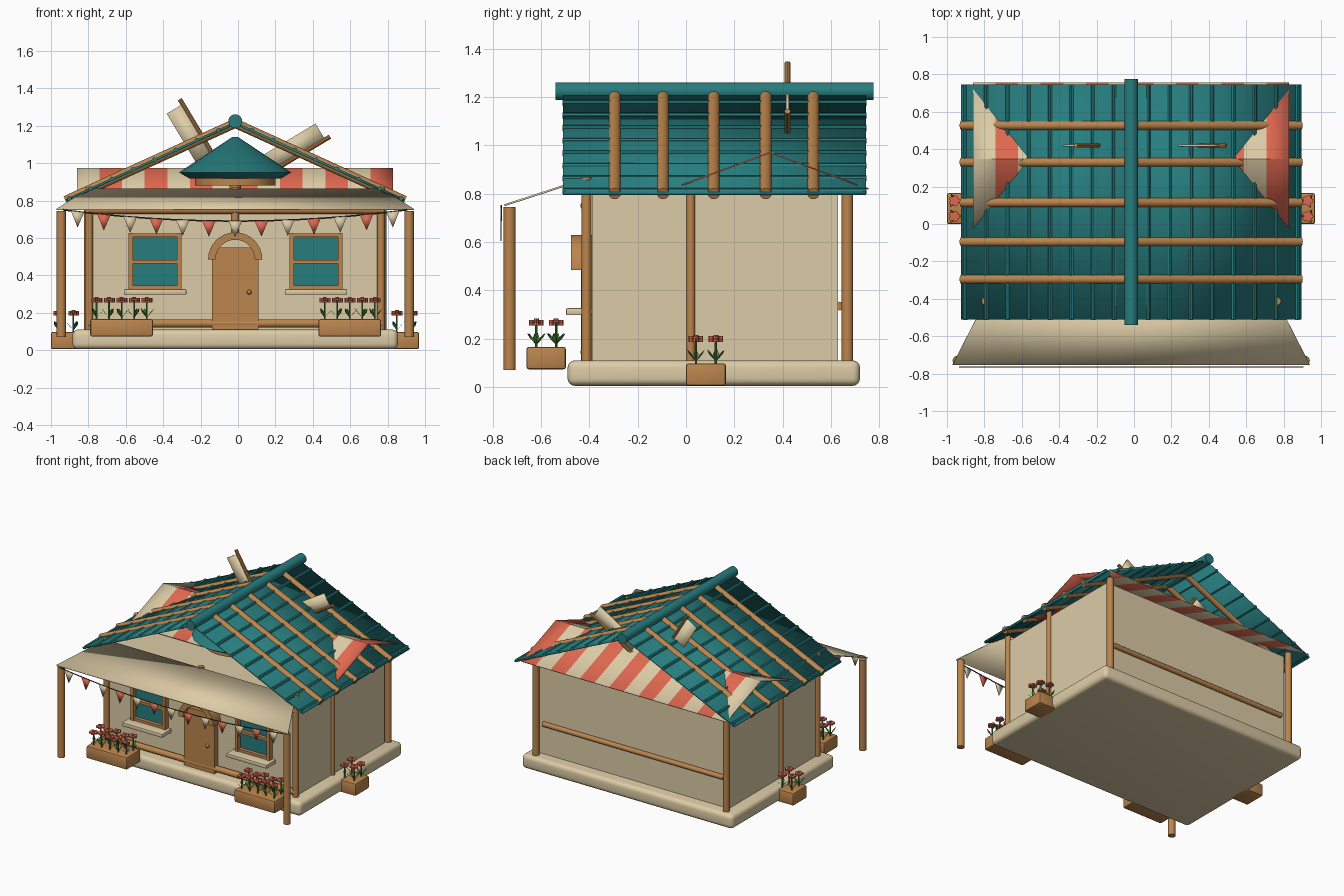
import bpy, bmesh, math
from mathutils import Matrix, Vector

if "Cube" in bpy.data.objects:
    bpy.data.objects.remove(bpy.data.objects["Cube"])

CX = -0.015  # house centre line

def material(name, rgb):
    m = bpy.data.materials.new(name)
    m.diffuse_color = (*rgb, 1)
    m.use_nodes = True
    m.node_tree.nodes["Principled BSDF"].inputs["Base Color"].default_value = m.diffuse_color
    return m

CREAM = material("cream", (0.72, 0.60, 0.38))
WOOD = material("wood", (0.50, 0.235, 0.075))
TEAL = material("teal", (0.02, 0.205, 0.21))
RED = material("coral_red", (0.74, 0.14, 0.08))
GREEN = material("leaf_green", (0.07, 0.24, 0.045))
DARK = material("dark_cord", (0.06, 0.04, 0.025))

def finish(name, bm, *mats, fix=True):
    if fix:
        bmesh.ops.recalc_face_normals(bm, faces=bm.faces[:])
    me = bpy.data.meshes.new(name)
    bm.to_mesh(me)
    bm.free()
    for m in mats:
        me.materials.append(m)
    ob = bpy.data.objects.new(name, me)
    bpy.context.collection.objects.link(ob)
    return ob

def add_box(bm, x0, x1, y0, y1, z0, z1, bevel=0.0, seg=2):
    t = Matrix.Translation(((x0+x1)/2, (y0+y1)/2, (z0+z1)/2)) @ Matrix.Diagonal((x1-x0, y1-y0, z1-z0, 1))
    vs = bmesh.ops.create_cube(bm, size=1, matrix=t)["verts"]
    if bevel:
        es = list({e for v in vs for e in v.link_edges})
        bmesh.ops.bevel(bm, geom=es, offset=bevel, segments=seg, profile=0.5, affect='EDGES')

def add_rod(bm, a, b, r, n=16, r2=None):
    a, b = Vector(a), Vector(b)
    d = b - a
    t = Matrix.Translation((a+b)/2) @ d.to_track_quat('Z', 'Y').to_matrix().to_4x4()
    bmesh.ops.create_cone(bm, cap_ends=True, segments=n, radius1=r, radius2=r if r2 is None else r2,
                          depth=d.length, matrix=t)

def add_poly(bm, pts, mat=0):
    f = bm.faces.new([bm.verts.new(p) for p in pts])
    f.material_index = mat
    return f

def sheet(name, bm, mats, t):
    ob = finish(name, bm, *mats)
    mod = ob.modifiers.new("thickness", 'SOLIDIFY')
    mod.thickness, mod.offset = t, 0
    return ob

def boxes(name, mat, items, bevel=0.0, seg=2):
    bm = bmesh.new()
    for i in items:
        add_box(bm, *i, bevel=bevel, seg=seg)
    return finish(name, bm, mat)

def rods(name, mat, items):
    bm = bmesh.new()
    for i in items:
        add_rod(bm, *i)
    return finish(name, bm, mat)

# Foundation and wall block
boxes("foundation", CREAM, [(-0.885, 0.855, -0.49, 0.72, 0.005, 0.11)], 0.03, 4)
boxes("walls", CREAM, [(-0.795, 0.765, -0.39, 0.63, 0.10, 0.81)])

# House posts, rails and porch posts
S = (-1, 1)
rods("house_posts", WOOD,
     [((CX+s*0.78, -0.412, 0.11), (CX+s*0.78, -0.412, 0.87), 0.021) for s in S] +
     [((CX+s*0.785, 0.668, 0.10), (CX+s*0.785, 0.668, 0.82), 0.024) for s in S] +
     [((CX+s*0.78, 0.02, 0.10), (CX+s*0.78, 0.02, 0.85), 0.018) for s in S] +
     [((CX, -0.412, 0.62), (CX, -0.412, 0.87), 0.021)])
rods("wall_rails", WOOD, [((-0.80, -0.415, z), (0.77, -0.415, z), 0.022) for z in (0.143, 0.75)] +
     [((-0.76, 0.637, 0.335), (0.73, 0.637, 0.335), 0.018)])
rods("porch_posts", WOOD, [((CX+s*0.93, -0.73, 0.07), (CX+s*0.93, -0.73, 0.745), 0.025) for s in S])

# Main roof: two thin slopes, ribs along the ridge, log rafters, ridge pole
EAVE, TOP, HALF = 0.80, 1.213, 0.907
def roof(s, d):
    return CX + s*d, TOP - (TOP-EAVE)*d/HALF
bm = bmesh.new()
for s in S:
    (x0, z0), (x1, z1) = roof(s, 0), roof(s, HALF)
    add_poly(bm, [(x0, -0.51, z0), (x1, -0.51, z1), (x1, 0.745, z1), (x0, 0.745, z0)])
sheet("roof_slopes", bm, [TEAL], 0.014)
ribs, logs = [], []
for s in S:
    for i in range(8):
        x, z = roof(s, 0.09 + 0.114*i)
        ribs.append(((x, -0.512, z+0.003), (x, 0.747, z+0.003), 0.012, 8))
    for y in (-0.295, -0.095, 0.115, 0.33, 0.527):
        (x0, z0), (x1, z1) = roof(s, 0.0), roof(s, HALF)
        logs.append(((x0, y, z0), (x1, y, z1), 0.025))
rods("roof_ribs", TEAL, ribs)
rods("roof_logs", WOOD, logs)
rods("ridge_pole", TEAL, [((CX, -0.54, 1.224), (CX, 0.775, 1.224), 0.037, 20)])

# Front cream awning
bm = bmesh.new()
add_poly(bm, [(CX-0.955, -0.752, 0.752), (CX+0.955, -0.752, 0.752), (CX+0.785, -0.42, 0.86), (CX-0.785, -0.42, 0.86)])
sheet("front_awning", bm, [CREAM], 0.008)

# Striped tent canopy at the back
bm = bmesh.new()
w = 1.69/14
for i in range(14):
    a = -0.861 + w*i
    for y in (-0.06, 0.755):
        add_poly(bm, [(a, y, 0.82), (a+w, y, 0.82), (a+w, 0.348, 0.97), (a, 0.348, 0.97)], i % 2)
bmesh.ops.remove_doubles(bm, verts=bm.verts[:], dist=0.0005)
sheet("striped_canopy", bm, [CREAM, RED], 0.006)

# Conical cap with wooden drum inside the open attic
bm = bmesh.new()
add_rod(bm, (CX, 0, 0.95), (CX, 0, 1.14), 0.30, 20, 0.015)
add_rod(bm, (CX, 0, 0.918), (CX, 0, 0.95), 0.245, 20, 0.30)
finish("cone_cap", bm, TEAL)
rods("cone_drum", WOOD, [((CX, 0, 0.88), (CX, 0, 0.918), 0.215, 20), ((CX, 0, 0.80), (CX, 0, 0.9), 0.03)])

# Four windmill sails, two of them rising through the roof
poles, bm = [], bmesh.new()
hub = Vector((CX+0.005, 0.42, 0.84))
for k in range(4):
    a = math.radians(31 + 90*k)
    d, n = Vector((math.cos(a), 0, math.sin(a))), Vector((-math.sin(a), 0, math.cos(a)))
    poles.append((hub, hub + d*0.585, 0.012, 10))
    add_poly(bm, [hub+d*0.2, hub+d*0.555, hub+d*0.555+n*0.1, hub+d*0.2+n*0.1])
sheet("sail_panels", bm, [CREAM], 0.012)
rods("sail_poles", WOOD, poles + [(hub-Vector((0, 0.03, 0)), hub+Vector((0, 0.03, 0)), 0.04)])

# Door with rounded top corners, knob and arched hood
bm = bmesh.new()
pts = [(-0.125, 0.11), (0.125, 0.11)]
for s, a0 in ((1, 0), (-1, 90)):
    for i in range(6):
        a = math.radians(a0 + 18*i)
        pts.append((s*0.065 + 0.06*math.cos(a), 0.49 + 0.06*math.sin(a)))
f = add_poly(bm, [(CX+x, -0.385, z) for x, z in pts])
ext = bmesh.ops.extrude_face_region(bm, geom=[f])["geom"]
bmesh.ops.translate(bm, verts=[v for v in ext if isinstance(v, bmesh.types.BMVert)], vec=(0, -0.05, 0))
finish("door", bm, WOOD)
bm = bmesh.new()
bmesh.ops.create_uvsphere(bm, u_segments=10, v_segments=8, radius=0.013, matrix=Matrix.Translation((0.06, -0.445, 0.31)))
finish("door_knob", bm, WOOD)
bm = bmesh.new()
rings = []
for i in range(17):
    a = math.pi*i/16
    rings.append([bm.verts.new((CX+r*math.cos(a), y, 0.485+r*math.sin(a)))
                  for r, y in ((0.105, -0.39), (0.145, -0.39), (0.145, -0.475), (0.105, -0.475))])
for p, q in zip(rings, rings[1:]):
    for j in range(4):
        bm.faces.new([p[j], p[(j+1) % 4], q[(j+1) % 4], q[j]])
bm.faces.new(rings[0])
bm.faces.new(rings[-1])
finish("door_arch", bm, WOOD)

# Windows: pane, frame bars, sill
for side, c in (("left", CX-0.428), ("right", CX+0.432)):
    boxes(side+"_window_pane", TEAL, [(c-0.13, c+0.13, -0.398, -0.388, 0.33, 0.62)])
    boxes(side+"_window_frame", WOOD,
          [(c+s*0.13-0.012, c+s*0.13+0.012, -0.43, -0.385, 0.325, 0.627) for s in S] +
          [(c-0.14, c+0.14, -0.425, -0.385, z-0.01, z+0.01) for z in (0.335, 0.473, 0.615)])
    boxes(side+"_window_sill", CREAM, [(c-0.167, c+0.167, -0.497, -0.385, 0.297, 0.326)], 0.006)

# Planters and their flowers
def planter(name, x0, x1, y0, y1, z, nx, ny):
    boxes(name+"_planter", WOOD, [(x0, x1, y0, y1, z, z+0.093)], 0.01)
    stems, heads = bmesh.new(), bmesh.new()
    for i in range(nx):
        for j in range(ny):
            x = x0 + (x1-x0)*(i+0.5)/nx
            y = y0 + (y1-y0)*(j+0.5)/ny
            h = z + 0.185 + 0.012*((i+j) % 2)
            add_rod(stems, (x, y, z+0.08), (x, y, h), 0.005, 6)
            for k in range(3):
                a = 2.1*k + i + 2*j
                d, n = Vector((math.cos(a), math.sin(a), 0)), Vector((-math.sin(a), math.cos(a), 0))
                b = Vector((x, y, z+0.10))
                add_poly(stems, [b, b+d*0.025+n*0.01+Vector((0, 0, 0.03)), b+d*0.042+Vector((0, 0, 0.05)),
                                 b+d*0.025-n*0.01+Vector((0, 0, 0.03))])
            for k in range(5):
                a = 2*math.pi*k/5
                px, py = x+0.018*math.cos(a), y+0.018*math.sin(a)
                add_rod(heads, (px, py, h-0.004), (px, py, h+0.008), 0.013, 8)
            add_rod(heads, (x, y, h-0.004), (x, y, h+0.013), 0.01, 8)
    finish(name+"_stems", stems, GREEN)
    finish(name+"_blooms", heads, RED)
planter("front_left", -0.79, -0.455, -0.66, -0.497, 0.073, 5, 2)
planter("front_right", 0.43, 0.765, -0.66, -0.497, 0.073, 5, 2)
planter("side_left", -1.0, -0.84, 0.0, 0.165, 0.005, 2, 2)
planter("side_right", 0.81, 0.968, 0.0, 0.165, 0.005, 2, 2)

# Bunting: sagging cord with alternating flags
def sag(u):
    return 0.69 + 0.06*(u/0.92)**2
us = [-0.92 + 0.115*i for i in range(17)]
rods("bunting_cord", DARK, [((CX+a, -0.765, sag(a)), (CX+b, -0.765, sag(b)), 0.004, 6) for a, b in zip(us, us[1:])])
bm = bmesh.new()
for i in range(13):
    u = 0.1405*(i-6)
    add_poly(bm, [(CX+u-0.036, -0.766, sag(u-0.036)), (CX+u+0.036, -0.766, sag(u+0.036)),
                  (CX+u, -0.766, sag(u)-0.085)], i % 2)
sheet("bunting_flags", bm, [CREAM, RED], 0.005)

# Smooth round parts, keep edges sharp
for o in bpy.data.objects:
    o.select_set(True)
    bpy.context.view_layer.objects.active = o
bpy.ops.object.shade_smooth_by_angle(angle=math.radians(35))
